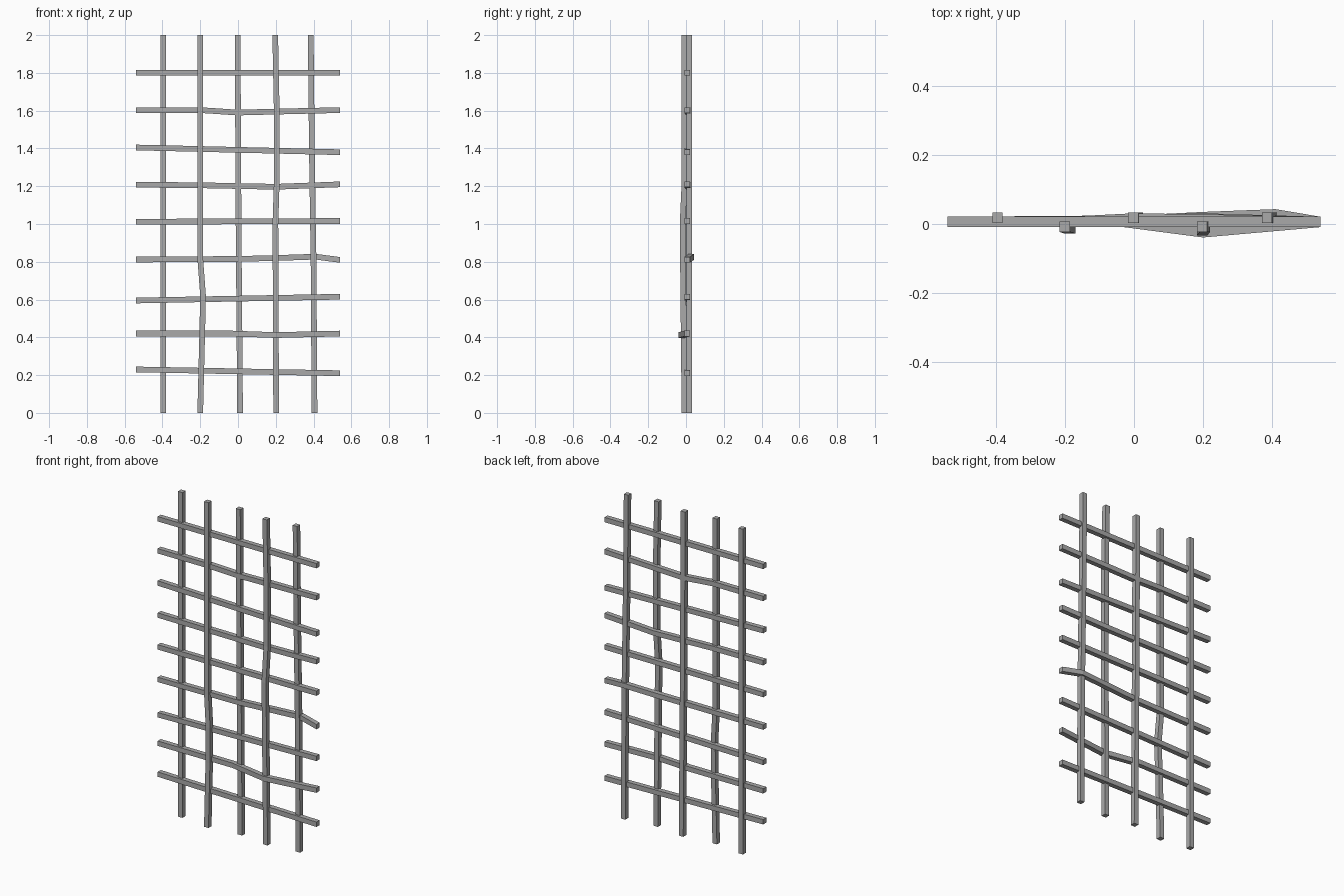
import bpy
import bmesh
from mathutils import Vector

cube = bpy.data.objects.get("Cube")
if cube:
    bpy.data.objects.remove(cube)

steel = bpy.data.materials.new("grey steel")
steel.use_nodes = True
GREY = (0.4, 0.4, 0.4, 1)
steel.diffuse_color = GREY
steel.node_tree.nodes["Principled BSDF"].inputs["Base Color"].default_value = GREY

HALF = 0.015


def bar(name, points, u, v):
    """Sweep a square section, spanned by u and v, along a bent path."""
    bm = bmesh.new()
    rings = []
    for p in points:
        corners = [(-1, -1), (1, -1), (1, 1), (-1, 1)]
        rings.append([bm.verts.new(Vector(p) + HALF * (a * u + b * v)) for a, b in corners])
    for r, s in zip(rings, rings[1:]):
        for i in range(4):
            j = (i + 1) % 4
            bm.faces.new((r[i], r[j], s[j], s[i]))
    bm.faces.new(rings[0])
    bm.faces.new(rings[-1])
    bmesh.ops.recalc_face_normals(bm, faces=bm.faces)
    mesh = bpy.data.meshes.new(name)
    bm.to_mesh(mesh)
    bm.free()
    mesh.materials.append(steel)
    bpy.context.collection.objects.link(bpy.data.objects.new(name, mesh))


X, Y, Z = Vector((1, 0, 0)), Vector((0, 1, 0)), Vector((0, 0, 1))

# Upright bars, alternately behind and in front of the rungs: (x, y, z)
REAR, FRONT = 0.018, -0.008
uprights = [
    [(-0.395, REAR, 0), (-0.395, REAR, 2)],
    [(-0.2, FRONT, 0), (-0.19, FRONT, 0.4), (-0.185, FRONT - 0.005, 0.62),
     (-0.2, FRONT, 0.82), (-0.2, FRONT, 2)],
    [(0.011, REAR, 0), (0.003, REAR, 1), (-0.002, REAR, 2)],
    [(0.202, FRONT, 0), (0.198, -0.018, 1), (0.205, FRONT, 1.22),
     (0.205, FRONT, 1.6), (0.197, FRONT, 2)],
    [(0.405, REAR, 0), (0.4, REAR, 0.8), (0.391, REAR, 1.4), (0.385, REAR, 2)],
]
for n, path in enumerate(uprights, 1):
    bar(f"upright_bar_{n}", path, X, Y)

# Cross bars, some bent: (x, offset in y, z)
END, MID = 0.54, 0.006
rungs = [
    [(-END, 0, 0.23), (END, 0, 0.21)],
    [(-END, 0, 0.42), (-0.03, 0, 0.42), (0.2, -0.03, 0.412), (END, 0, 0.42)],
    [(-END, 0, 0.595), (END, 0, 0.615)],
    [(-END, 0, 0.812), (0, 0.004, 0.815), (0.2, 0.014, 0.82), (0.41, 0.022, 0.827), (END, 0, 0.81)],
    [(-END, 0, 1.012), (END, 0, 1.016)],
    [(-END, 0, 1.208), (-0.2, 0, 1.205), (0.2, 0.01, 1.197), (END, 0, 1.21)],
    [(-END, 0, 1.405), (END, 0, 1.38)],
    [(-END, 0, 1.603), (-0.2, 0, 1.603), (0, 0.01, 1.59), (0.2, 0.007, 1.595), (END, 0, 1.603)],
    [(-END, 0, 1.8), (END, 0, 1.8)],
]
for n, path in enumerate(rungs, 1):
    bar(f"cross_bar_{n}", [(x, y + MID, z) for x, y, z in path], Y, Z)
